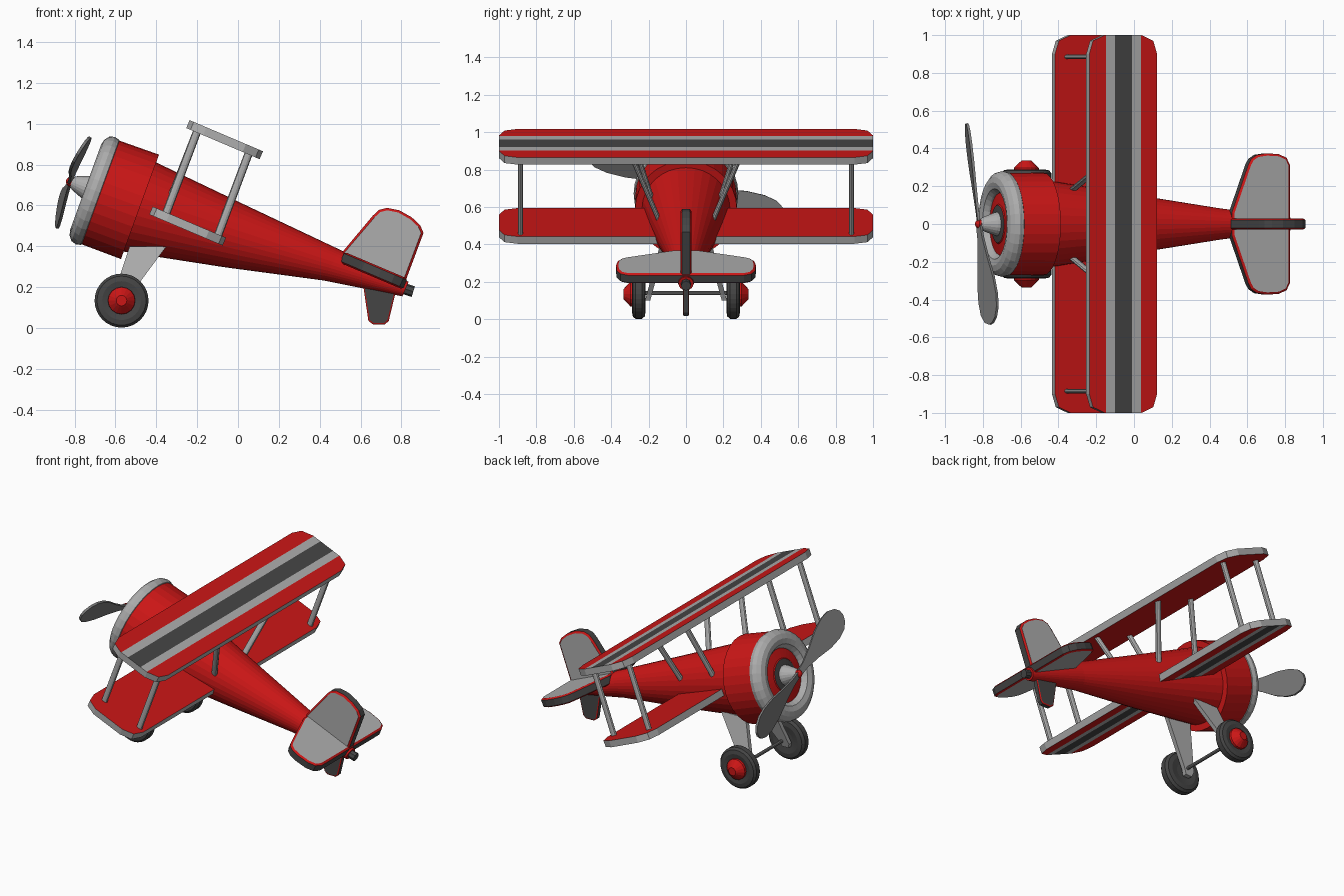
import bpy, bmesh
from math import sin, cos, pi, radians
from mathutils import Vector as V, Matrix

if "Cube" in bpy.data.objects:
    bpy.data.objects.remove(bpy.data.objects["Cube"])


def material(name, rgb):
    m = bpy.data.materials.new(name)
    m.diffuse_color = (*rgb, 1)
    m.use_nodes = True
    m.node_tree.nodes["Principled BSDF"].inputs["Base Color"].default_value = m.diffuse_color
    return m


RED = material("red", (0.6, 0.008, 0.008))
DARK = material("dark_grey", (0.06, 0.06, 0.06))
MID = material("mid_grey", (0.2, 0.2, 0.2))
LIGHT = material("light_grey", (0.42, 0.42, 0.42))
Y = V((0, 1, 0))


def finish(name, bm, mats):
    bmesh.ops.recalc_face_normals(bm, faces=bm.faces)
    me = bpy.data.meshes.new(name)
    bm.to_mesh(me)
    bm.free()
    for m in mats:
        me.materials.append(m)
    ob = bpy.data.objects.new(name, me)
    bpy.context.collection.objects.link(ob)
    return ob


def loft(name, rings, mats, n=32, index=None):
    """Skin elliptical rings given as (centre, semi-axis, semi-axis)."""
    bm = bmesh.new()
    loops = [[bm.verts.new(c + a * cos(2 * pi * i / n) + b * sin(2 * pi * i / n))
              for i in range(n)] for c, a, b in rings]
    for k in range(len(loops) - 1):
        for i in range(n):
            j = (i + 1) % n
            f = bm.faces.new((loops[k][i], loops[k][j], loops[k + 1][j], loops[k + 1][i]))
            f.material_index = index[k] if index else 0
    for k, loop in ((0, loops[0]), (-1, loops[-1])):
        bm.faces.new(loop).material_index = index[k] if index else 0
    return finish(name, bm, mats)


def lathe(name, profile, origin, axis, mats, n=32, index=None):
    """Revolve (distance along axis, radius) points."""
    a = axis.cross(Y)
    if a.length < 0.1:
        a = V((1, 0, 0))
    a.normalize()
    b = axis.cross(a)
    return loft(name, [(origin + axis * t, a * r, b * r) for t, r in profile], mats, n, index)


def rod(name, p, q, along, across, mat, n=10):
    """Straight strut, wider along the chord than across it."""
    d = (q - p).normalized()
    a = d.cross(Y).normalized() if abs(d.y) < 0.95 else V((1, 0, 0))
    b = d.cross(a)
    return loft(name, [(p, a * along, b * across), (q, a * along, b * across)], [mat], n)


def frame(a, b, o, n=None):
    n = n or a.cross(b)
    return Matrix(((a.x, b.x, n.x, o.x), (a.y, b.y, n.y, o.y), (a.z, b.z, n.z, o.z), (0, 0, 0, 1)))


def plate(name, pts, m, thick, mats, border=0, raise_by=0, stripes=None, side=1):
    """Flat panel; materials are rim, border, face. Stripes cut one side into bands."""
    bm = bmesh.new()
    lo, hi = [[bm.verts.new((x, y, s * thick / 2)) for x, y in pts] for s in (-1, 1)]
    for i in range(len(pts)):
        j = (i + 1) % len(pts)
        bm.faces.new((lo[i], lo[j], hi[j], hi[i]))
    caps = [bm.faces.new(lo[::-1]), bm.faces.new(hi)]
    bmesh.ops.recalc_face_normals(bm, faces=bm.faces)
    for f in caps:
        f.material_index = min(1, len(mats) - 1)
    if border:
        bmesh.ops.inset_individual(bm, faces=caps, thickness=border, depth=raise_by)
        for f in caps:
            f.material_index = 2
    if stripes:
        for c in stripes:
            bmesh.ops.bisect_plane(bm, geom=bm.verts[:] + bm.edges[:] + bm.faces[:],
                                   plane_co=(c, 0, 0), plane_no=(1, 0, 0))
        for f in bm.faces:
            f.normal_update()
            c = f.calc_center_median().x
            if f.normal.z * side > 0.9:
                if stripes[1] < c < stripes[2]:
                    f.material_index = 2
                elif stripes[0] < c < stripes[3]:
                    f.material_index = 0
    bm.transform(m)
    return finish(name, bm, mats)


def mirror_y(pts):
    return pts + [(x, -y) for x, y in reversed(pts) if y]


# Fuselage: tapered loft between top and bottom outline points
rings = []
for xt, zt, xb, zb, w in ((-.42, .82, -.58, .378, .237), (-.40, .81, -.56, .374, .235),
                          (.04, .60, -.07, .298, .158), (.497, .384, .423, .232, .082),
                          (.835, .226, .805, .155, .04)):
    t, b = V((xt, 0, zt)), V((xb, 0, zb))
    rings.append(((t + b) / 2, (t - b) / 2, Y * w))
loft("fuselage", rings, [RED])
rod("tail_stub", V((.79, 0, .20)), V((.858, 0, .178)), .027, .027, DARK, 8)

# Engine cowling, rounded nose ring and spinner
axis = V((cos(radians(20)), 0, -sin(radians(20))))
nose = V((-.741, 0, .688))
lathe("cowling", [(.05, .262), (.07, .27), (.278, .272), (.278, .225)], nose, axis, [RED])
lathe("nose_ring", [(.08, .26), (.07, .274), (.045, .28), (.02, .272), (.002, .25), (-.005, .22),
                    (.003, .187), (.025, .168), (.05, .16)], nose, axis, [LIGHT])
lathe("engine_face", [(.06, .17), (.035, .165), (.025, .105), (.02, .1), (.015, .05)],
      nose, axis, [RED, DARK], index=[0, 0, 0, 1, 1])
lathe("spinner", [(.03, .066), (0, .06), (-.06, .037), (-.078, .025)], nose, axis, [LIGHT], 20)
lathe("spinner_cap", [(-.06, .024), (-.09, .024), (-.102, .014), (-.106, .004)], nose, axis, [RED], 16)

# Propeller: two twisted paddle blades
up = V((sin(radians(20)), 0, cos(radians(20))))
half = [(.0, .018), (.08, .022), (.2, .045), (.32, .075), (.42, .085), (.49, .077), (.54, .05), (.562, .015)]
for s, name in ((1, "propeller_blade_a"), (-1, "propeller_blade_b")):
    span = s * (-Y * cos(radians(20)) + up * sin(radians(20)))
    chord = s * (up * cos(radians(20)) + Y * sin(radians(20)))
    chord = chord * cos(radians(14)) + axis * sin(radians(14))
    plate(name, mirror_y(half), frame(span, chord, nose - axis * .085), .014, [MID])

# Wings: upper is striped on top, lower is striped underneath
pitch = radians(23)
back = V((cos(pitch), 0, -sin(pitch)))
outline = mirror_y([(0, .9), (.022, .97), (.09, 1), (.30, 1), (.368, .97), (.39, .9)])
for name, o, side in (("upper_wing", V((-.245, 0, .998)), 1), ("lower_wing", V((-.426, 0, .575)), -1)):
    plate(name, outline, frame(back, Y, o), .042, [LIGHT, RED, DARK],
          stripes=(.095, .148, .247, .297), side=side)

# Struts: outer pairs between wings, inner pairs from upper wing to fuselage
for s, label in ((1, "left"), (-1, "right")):
    for pos, xt, zt, xb, zb in (("front", -.20, .963, -.352, .56), ("rear", .053, .857, -.097, .455)):
        rod(f"outer_strut_{pos}_{label}", V((xt, s * .885, zt)), V((xb, s * .885, zb)), .02, .013, LIGHT)
    for pos, xt, zt, xb, yb, zb in (("front", -.20, .963, -.345, .165, .59), ("rear", .053, .857, -.07, .145, .53)):
        rod(f"inner_strut_{pos}_{label}", V((xt, s * .285, zt)), V((xb, s * yb, zb)), .02, .013, LIGHT)

    # Landing gear leg and wheel
    shear = frame(V((1, 0, 0)), V((0, -s * .27, 1)), V((0, s * .232, 0)), V((0, s, 0)))
    plate(f"gear_leg_{label}", [(-.53, .40), (-.35, .40), (-.55, .13), (-.565, .10), (-.61, .10), (-.62, .13)],
          shear, .028, [LIGHT])
    hub = V((-.57, 0, .134))
    lathe(f"wheel_{label}", [(.222, .05), (.216, .09), (.22, .118), (.235, .132), (.27, .132),
                             (.284, .12), (.289, .095), (.283, .065)], hub, Y * s, [DARK])
    lathe(f"wheel_hub_{label}", [(.27, .068), (.297, .066), (.327, .035), (.335, .026)], hub, Y * s, [RED], 16)
rod("axle", V((-.57, -.225, .139)), V((-.57, .225, .139)), .011, .011, MID)

# Tail surfaces: dark rim, red border, grey faces
TAIL = [DARK, RED, LIGHT]
stab = mirror_y([(0, .06), (.095, .315), (.112, .345), (.145, .366), (.2, .374), (.27, .37),
                 (.315, .35), (.335, .31)])
plate("stabilizer", stab, frame(back, Y, V((.51, 0, .346))), .042, TAIL, .012, .008)
upright = frame(V((1, 0, 0)), V((0, 0, 1)), V((0, 0, 0)))
fin = [(.52, .33), (.506, .366), (.66, .545), (.69, .575), (.73, .588), (.79, .576), (.85, .542),
       (.892, .503), (.908, .465), (.82, .22), (.80, .20)]
fin = [(.53, .33), (.506, .366), (.66, .55), (.69, .578), (.73, .588), (.79, .576), (.85, .542),
       (.892, .503), (.908, .465), (.824, .24), (.79, .21)]
plate("fin", fin, upright, .042, TAIL, .012, .008)
plate("tail_skid", [(.61, .23), (.775, .19), (.738, .035), (.72, .018), (.66, .018), (.638, .035)],
      upright, .026, [DARK, RED, DARK], .008, .004)
